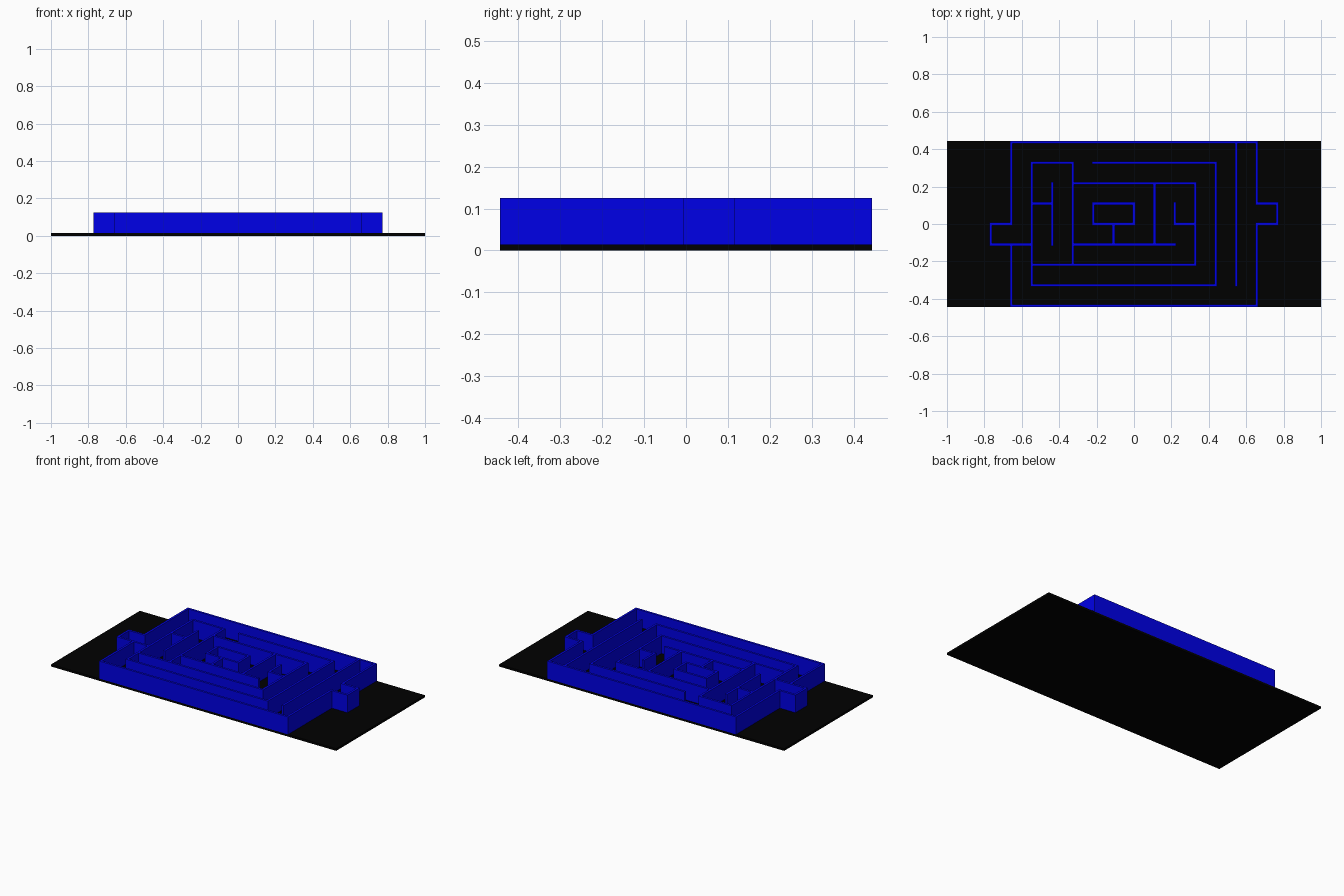
import bpy, bmesh

if "Cube" in bpy.data.objects:
    bpy.data.objects.remove(bpy.data.objects["Cube"])

T = 1 / 72                 # wall and slab thickness
P = (8 / 9 - T) / 8        # spacing between wall centre lines
TOP = 0.125                # top of the walls


def material(name, color):
    m = bpy.data.materials.new(name)
    m.diffuse_color = color
    m.use_nodes = True
    m.node_tree.nodes["Principled BSDF"].inputs["Base Color"].default_value = m.diffuse_color
    return m


def add_object(name, bm, mat):
    mesh = bpy.data.meshes.new(name)
    bm.to_mesh(mesh)
    bm.free()
    mesh.materials.append(mat)
    obj = bpy.data.objects.new(name, mesh)
    bpy.context.collection.objects.link(obj)


# Base slab
bm = bmesh.new()
bmesh.ops.create_cube(bm, size=1)
for v in bm.verts:
    v.co = (v.co.x * 2, v.co.y * 8 / 9, (v.co.z + 0.5) * T)
add_object("base_slab", bm, material("black", (0, 0, 0, 1)))

# Wall paths as polylines on the maze grid
paths = [
    # outer wall with entrance and exit alcoves
    [(-5, -1), (-7, -1), (-7, 0), (-6, 0), (-6, 4), (6, 4), (6, 1), (7, 1),
     (7, 0), (6, 0), (6, -4), (-6, -4), (-6, -1)],
    # corridors
    [(5, 4), (5, -3)],
    [(-2, 3), (4, 3), (4, -3), (-5, -3), (-5, 3), (-3, 3), (-3, -2)],
    [(-5, -2), (3, -2), (3, 2), (-3, 2)],
    [(-4, 2), (-4, -1)],
    [(-5, 1), (-4, 1)],
    # inner rooms
    [(-2, 0), (-2, 1), (0, 1), (0, 0), (-2, 0)],
    [(-1, 0), (-1, -1)],
    [(-3, -1), (2, -1)],
    [(1, 2), (1, -1)],
    [(2, 1), (2, 0), (3, 0)],
]

# Half-step cells covered by walls: even = post, odd = span between posts
cells = set()
for path in paths:
    for (x0, y0), (x1, y1) in zip(path, path[1:]):
        for i in range(2 * min(x0, x1), 2 * max(x0, x1) + 1):
            for j in range(2 * min(y0, y1), 2 * max(y0, y1) + 1):
                cells.add((i, j))


def span(i):
    half = T / 2 if i % 2 == 0 else (P - T) / 2
    return i * P / 2 - half, i * P / 2 + half


# Footprint merged into one sheet, then raised into walls
bm = bmesh.new()
for i, j in sorted(cells):
    (x0, x1), (y0, y1) = span(i), span(j)
    bm.faces.new([bm.verts.new((x, y, T)) for x, y in
                  ((x0, y0), (x1, y0), (x1, y1), (x0, y1))])
bmesh.ops.remove_doubles(bm, verts=bm.verts[:], dist=1e-4)
res = bmesh.ops.extrude_face_region(bm, geom=bm.faces[:], use_keep_orig=True)
for v in res["geom"]:
    if isinstance(v, bmesh.types.BMVert):
        v.co.z = TOP
bmesh.ops.recalc_face_normals(bm, faces=bm.faces[:])
add_object("maze_walls", bm, material("blue", (0, 0, 0.8, 1)))
